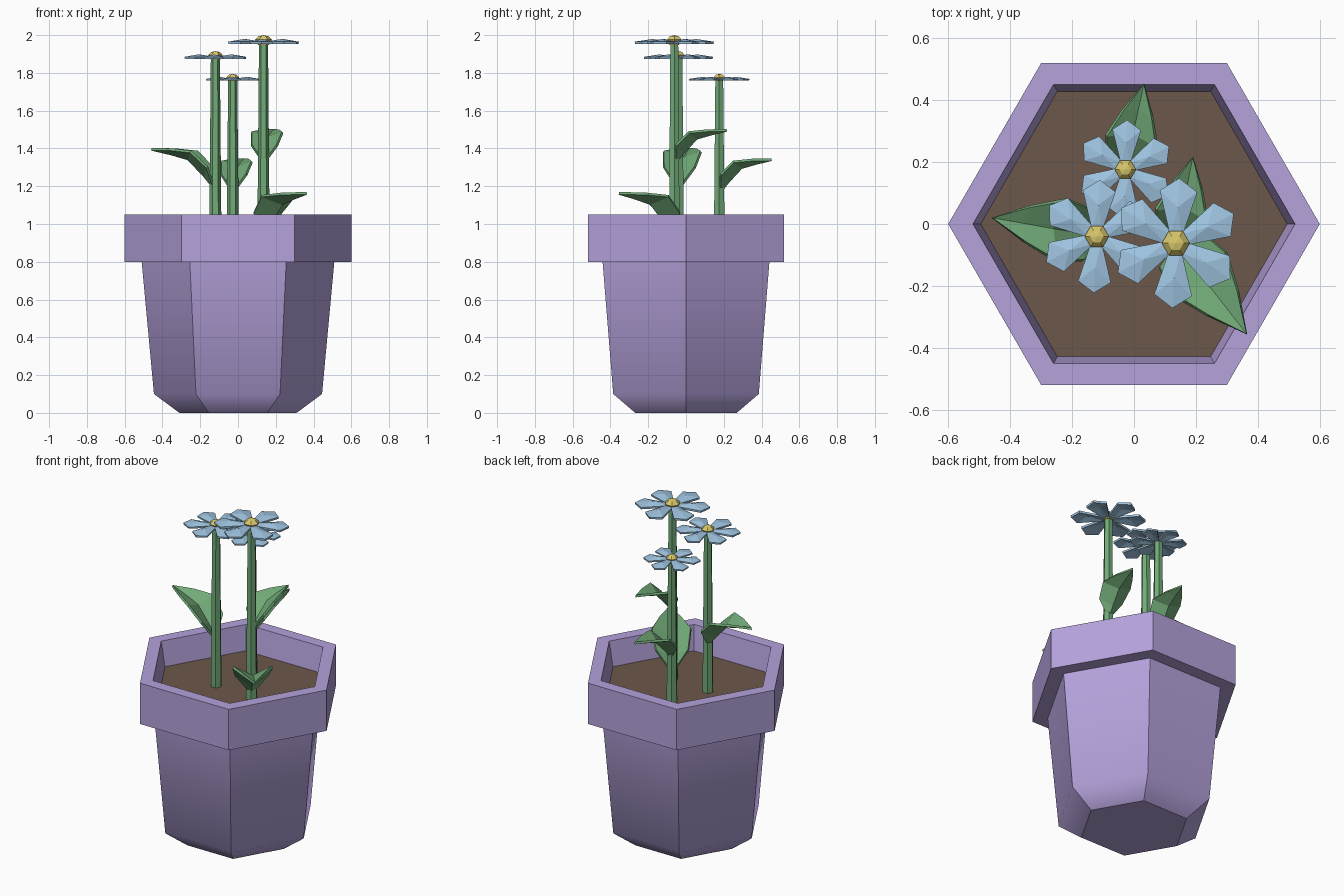
import bpy, bmesh, math
from mathutils import Vector

if "Cube" in bpy.data.objects:
    bpy.data.objects.remove(bpy.data.objects["Cube"])


def material(name, r, g, b):
    m = bpy.data.materials.new(name)
    m.diffuse_color = (r, g, b, 1)
    m.use_nodes = True
    m.node_tree.nodes["Principled BSDF"].inputs["Base Color"].default_value = m.diffuse_color
    return m


PURPLE = material("purple clay", 0.46, 0.36, 0.71)
SOIL = material("brown soil", 0.15, 0.097, 0.067)
GREEN = material("leaf green", 0.17, 0.41, 0.19)
BLUE = material("petal blue", 0.35, 0.56, 0.76)
YELLOW = material("pollen yellow", 0.70, 0.58, 0.15)


def finish(bm, name, mat, thickness=0, offset=0):
    """Turn a bmesh into an object, optionally thickened."""
    mesh = bpy.data.meshes.new(name)
    bm.to_mesh(mesh)
    bm.free()
    mesh.materials.append(mat)
    ob = bpy.data.objects.new(name, mesh)
    bpy.context.collection.objects.link(ob)
    if thickness:
        mod = ob.modifiers.new("thickness", "SOLIDIFY")
        mod.thickness = thickness
        mod.offset = offset
    return ob


def lathe(profile, x=0, y=0, sides=6):
    """Six-sided turned solid from (radius, z) points; ends are capped."""
    bm = bmesh.new()
    rings = []
    for r, z in profile:
        if r == 0:
            rings.append([bm.verts.new((x, y, z))] * sides)
        else:
            rings.append([bm.verts.new((x + r * math.cos(i * math.tau / sides),
                                        y + r * math.sin(i * math.tau / sides), z))
                          for i in range(sides)])
    for a, b in zip(rings, rings[1:]):
        for i in range(sides):
            j = (i + 1) % sides
            bm.faces.new(list(dict.fromkeys((a[i], a[j], b[j], b[i]))))
    for ring, flip in ((rings[0], True), (rings[-1], False)):
        if ring[0] is not ring[1]:
            bm.faces.new(ring[::-1] if flip else ring)
    return bm


# Pot: chamfered foot, tapered body, thick rim and hollow top
bm = lathe([(0.31, 0), (0.445, 0.1), (0.51, 0.8), (0.60, 0.8), (0.60, 1.05),
            (0.52, 1.05), (0.49, 0.87)])
for f in bm.faces:  # soft foot, sharp corners
    zs = [v.co.z for v in f.verts]
    f.smooth = max(zs) < 0.81 and max(zs) - min(zs) > 0.05
for e in bm.edges:
    e.smooth = abs(e.verts[0].co.z - e.verts[1].co.z) < 0.01
finish(bm, "pot", PURPLE)

# Soil
finish(lathe([(0.49, 0.875), (0.497, 0.90)]), "soil", SOIL)


def flower(label, x, y, z, size, turn):
    # Stem
    finish(lathe([(0.033, 0.88), (0.024, z)], x, y), label + "_stem", GREEN)
    # Domed centre
    finish(lathe([(0.14 * size, z - 0.08 * size), (0.215 * size, z + 0.05 * size),
                  (0.12 * size, z + 0.14 * size), (0, z + 0.165 * size)], x, y),
           label + "_centre", YELLOW)
    # Six petals, slightly raised along the middle
    outline = [(0.1, -0.09, 0), (0.8, -0.29, 0), (1, 0, 0), (0.8, 0.29, 0), (0.1, 0.09, 0)]
    bm = bmesh.new()
    for k in range(6):
        a = math.radians(turn + 60 * k)
        c, s = math.cos(a), math.sin(a)

        def vert(p):
            u, v, w = (q * size for q in p)
            return bm.verts.new((x + u * c - v * s, y + u * s + v * c, z + w))

        ring = [vert(p) for p in outline]
        mid = vert((0.55, 0, 0.07))
        for i in range(5):
            bm.faces.new((ring[i], ring[(i + 1) % 5], mid))
    finish(bm, label + "_petals", BLUE, 0.06 * size, -1)


def leaf(name, root, tip_xy):
    """Folded leaf that climbs from the stem and bends out to its tip."""
    root = Vector(root)
    out = Vector((tip_xy[0] - root.x, tip_xy[1] - root.y, 0))
    size = out.length
    out.normalize()
    side = Vector((-out.y, out.x, 0))
    # midrib distance, midrib height, edge distance, edge height, half width
    rows = [(0.03, 0.0, 0.02, 0.03, 0.05), (0.16, 0.16, 0.08, 0.30, 0.24),
            (0.42, 0.43, 0.33, 0.54, 0.29), (0.70, 0.51, 0.66, 0.575, 0.165)]
    bm = bmesh.new()

    def vert(a, w, z):
        return bm.verts.new(root + (out * a + side * w + Vector((0, 0, z))) * size)

    strips = [(vert(e, -w, ez), vert(m, 0, mz), vert(e, w, ez)) for m, mz, e, ez, w in rows]
    tip = vert(1, 0, 0.58)
    for a, b in zip(strips, strips[1:]):
        for i in (0, 1):
            bm.faces.new((a[i], b[i], b[i + 1], a[i + 1]))
    for i in (0, 1):
        bm.faces.new((strips[-1][i], tip, strips[-1][i + 1]))
    finish(bm, name, GREEN, 0.014, -0.5)


# Flowers
flower("left_flower", -0.12, -0.04, 1.885, 0.183, 87)
flower("right_flower", 0.135, -0.062, 1.965, 0.21, 87)
flower("back_flower", -0.028, 0.176, 1.768, 0.16, 88)

# Leaves
leaf("left_leaf", (-0.12, -0.04, 1.20), (-0.458, 0.02))
leaf("back_leaf", (-0.028, 0.176, 1.18), (0.032, 0.452))
leaf("right_upper_leaf", (0.135, -0.062, 1.335), (0.19, 0.216))
leaf("right_lower_leaf", (0.135, -0.062, 0.95), (0.364, -0.355))
